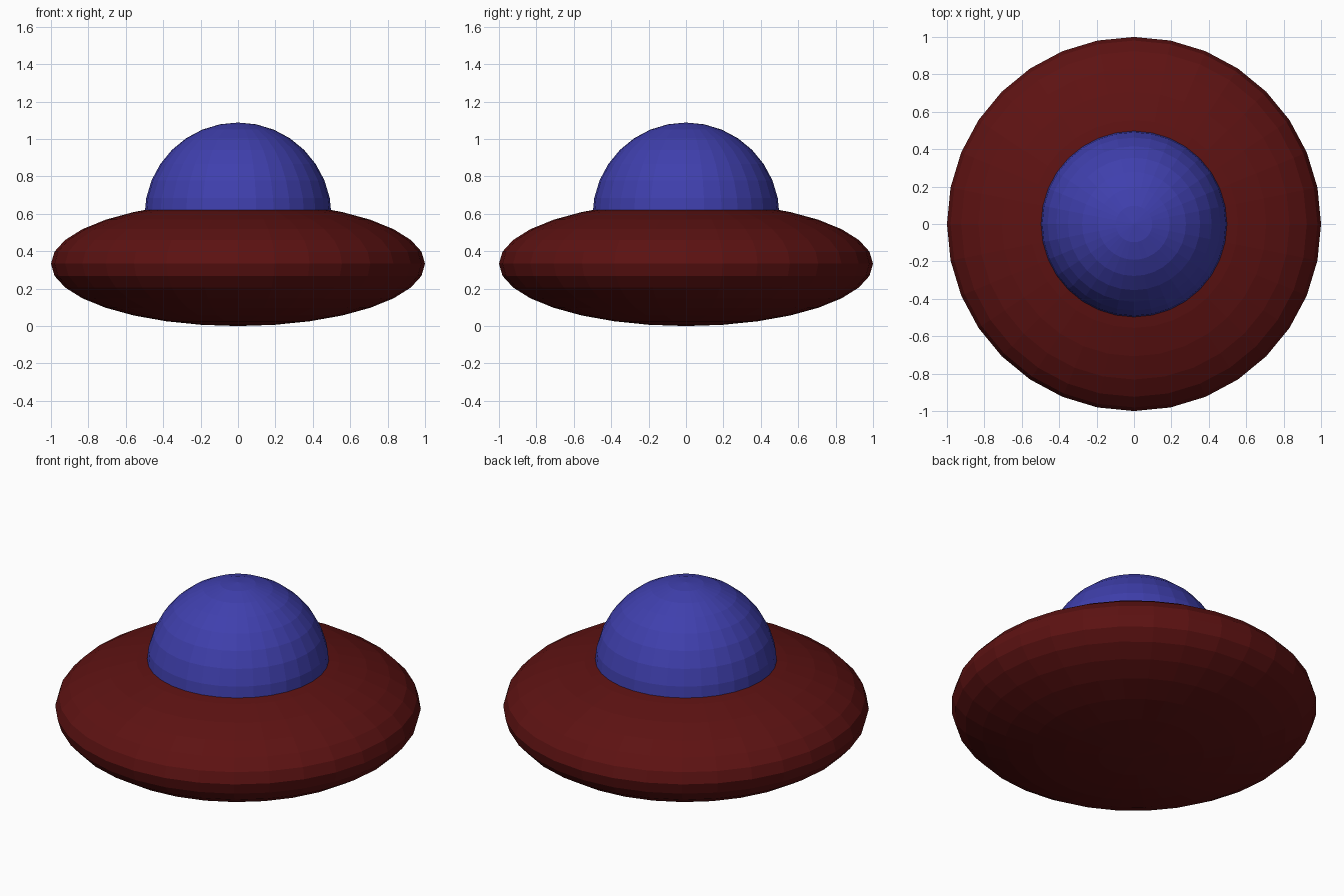
import bpy

if "Cube" in bpy.data.objects:
    bpy.data.objects.remove(bpy.data.objects["Cube"])


def ball(name, radius, z, squash, color):
    """Flat-faced 32 x 16 sphere, squashed vertically."""
    bpy.ops.mesh.primitive_uv_sphere_add(
        segments=32, ring_count=16, radius=radius, location=(0, 0, z))
    ob = bpy.context.object
    ob.name = name
    ob.scale.z = squash
    bpy.ops.object.transform_apply(location=False, rotation=False, scale=True)
    mat = bpy.data.materials.new(name + "_colour")
    mat.diffuse_color = (*color, 1)
    mat.use_nodes = True
    mat.node_tree.nodes["Principled BSDF"].inputs["Base Color"].default_value = mat.diffuse_color
    ob.data.materials.append(mat)
    return ob


# Wide flattened hull
ball("saucer_hull", 1.0, 0.333, 0.333, (0.11, 0.006, 0.006))
# Round cabin sunk into the hull
ball("cabin_dome", 0.5, 0.588, 1.0, (0.05, 0.05, 0.42))
